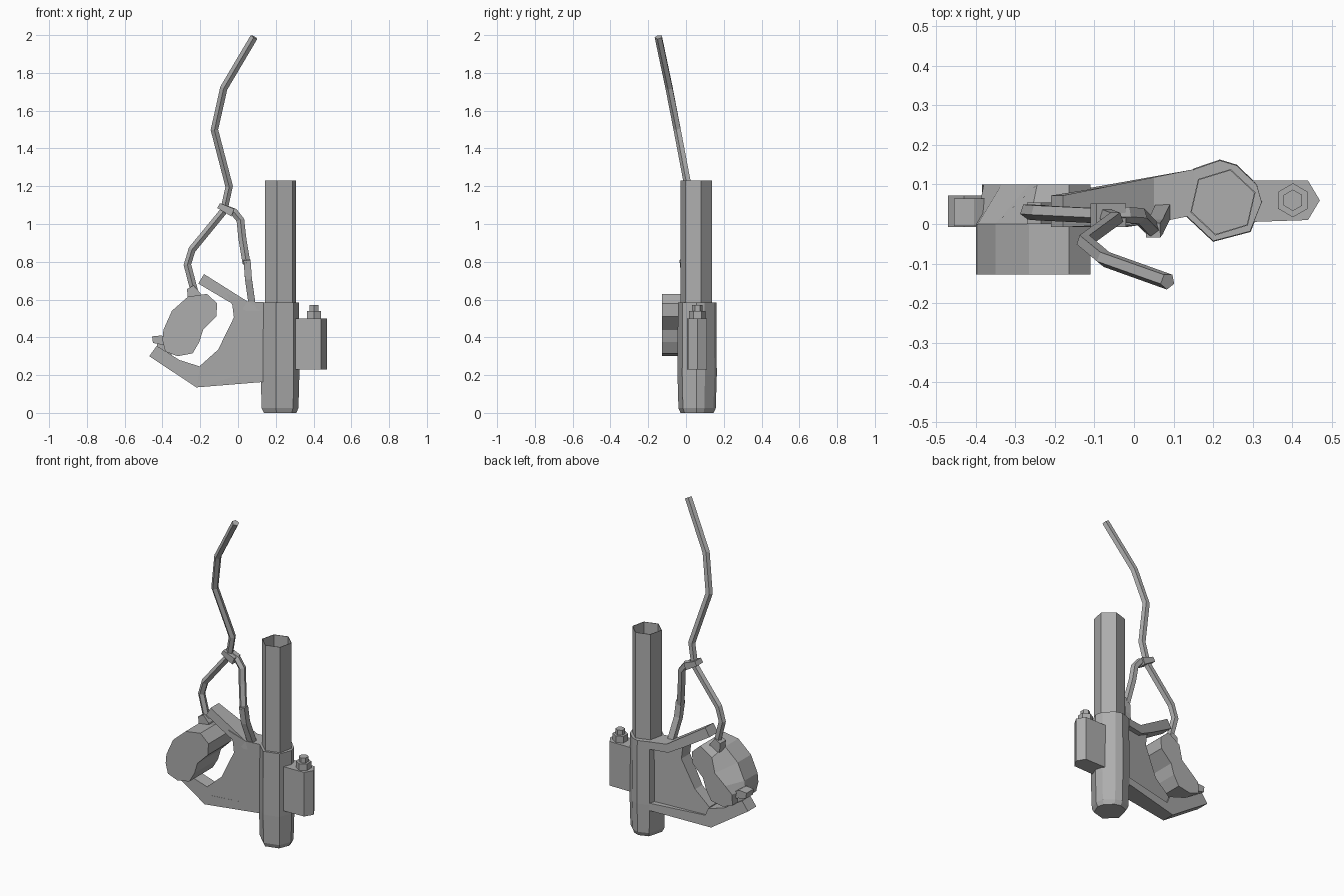
import bpy, bmesh, math
from mathutils import Vector

cube = bpy.data.objects.get("Cube")
if cube:
    bpy.data.objects.remove(cube)

grey = bpy.data.materials.new("plain grey")
grey.use_nodes = True
grey.diffuse_color = (0.42, 0.42, 0.42, 1)
grey.node_tree.nodes["Principled BSDF"].inputs["Base Color"].default_value = grey.diffuse_color


def loft(name, rings):
    """Skin a series of equal-length rings and cap both ends."""
    bm = bmesh.new()
    loops = [[bm.verts.new(p) for p in ring] for ring in rings]
    n = len(loops[0])
    for a, b in zip(loops, loops[1:]):
        for i in range(n):
            j = (i + 1) % n
            bm.faces.new((a[i], a[j], b[j], b[i]))
    bm.faces.new(loops[0])
    bm.faces.new(loops[-1])
    bmesh.ops.recalc_face_normals(bm, faces=bm.faces)
    mesh = bpy.data.meshes.new(name)
    bm.to_mesh(mesh)
    bm.free()
    mesh.materials.append(grey)
    obj = bpy.data.objects.new(name, mesh)
    bpy.context.collection.objects.link(obj)
    return obj


def level(outline, z, scale=1.0, centre=(0.225, 0.055)):
    cx, cy = centre
    return [(cx + (x - cx) * scale, cy + (y - cy) * scale, z) for x, y in outline]


def hexagon(centre, radius, turn):
    return [(centre[0] + radius * math.cos(math.radians(turn + 60 * k)),
             centre[1] + radius * math.sin(math.radians(turn + 60 * k))) for k in range(6)]


def plate(name, outline, front, back):
    """Front outline (x, z) given depth; front and back are functions of x."""
    return loft(name, [[(x, f(x), z) for x, z in outline] for f in (front, back)])


def hose(name, path, radius, sides=5):
    """Sweep a faceted section along a path with mitred corners."""
    pts = [Vector(p) for p in path]
    rings = []
    for i, p in enumerate(pts):
        t = (pts[min(i + 1, len(pts) - 1)] - pts[max(i - 1, 0)]).normalized()
        u = (Vector((0, 1, 0)) - t * t.y).normalized()
        v = t.cross(u)
        rings.append([p + radius * (u * math.cos(a) + v * math.sin(a))
                      for a in (math.tau * (k + 0.5) / sides for k in range(sides))])
    return loft(name, rings)


# Main socket with a chamfered foot
socket = [(0.12, 0.03), (0.15, 0.14), (0.217, 0.163), (0.26, 0.15),
          (0.312, 0.10), (0.325, 0.055), (0.295, -0.02), (0.20, -0.045)]
loft("socket", [level(socket, 0, 0.84), level(socket, 0.025, 0.95),
                level(socket, 0.2, 1.0), level(socket, 0.585, 0.98)])

# Open six-sided tube
post = hexagon((0.225, 0.055), 0.086, 17)
loft("hollow_tube", [level(post, 0.5), level(post, 1.23),
                     level(post, 1.23, 0.96), level(post, 0.6, 0.96)])

# Side clamp with nut and stud
block = [(0.29, 0.11), (0.44, 0.11), (0.47, 0.06), (0.44, 0.01), (0.29, 0.005)]
loft("clamp_block", [level(block, 0.23), level(block, 0.5)])
for name, radius, low, high in (("clamp_nut", 0.043, 0.49, 0.54),
                                ("clamp_stud", 0.027, 0.53, 0.57)):
    ring = hexagon((0.402, 0.06), radius, 30)
    loft(name, [level(ring, low), level(ring, high)])


# Open-jawed bracket: thin web with thicker upper and lower arms
def front(x):
    return -0.008 + max(0, x) * 0.2


def web_back(x):
    return 0.06 + max(0, x + 0.12) * 0.17


def arm_back(x):
    return 0.072 + max(0, x + 0.18) * 0.2


plate("bracket_web", [(0.15, 0.585), (0.05, 0.59), (-0.06, 0.63), (-0.03, 0.57),
                      (-0.022, 0.505), (-0.105, 0.335), (-0.20, 0.25),
                      (-0.22, 0.14), (0.15, 0.17)], front, web_back)
plate("upper_arm", [(0.15, 0.585), (0.05, 0.59), (-0.18, 0.735), (-0.21, 0.685),
                    (-0.06, 0.595), (0.04, 0.54), (0.15, 0.54)], front, arm_back)
plate("lower_arm", [(0.15, 0.165), (-0.22, 0.135), (-0.47, 0.30), (-0.43, 0.355),
                    (-0.31, 0.28), (-0.20, 0.245), (-0.18, 0.2), (0.15, 0.21)],
      front, arm_back)

# Two-lobed body, pinched at the waist towards its back
body = [(-0.40, 0.385), (-0.395, 0.44), (-0.35, 0.54), (-0.265, 0.615),
        (-0.165, 0.63), (-0.11, 0.58), (-0.115, 0.51), (-0.185, 0.44),
        (-0.205, 0.375), (-0.24, 0.315), (-0.32, 0.30), (-0.385, 0.325)]
pinched = list(body)
pinched[0:4] = [(-0.38, 0.39), (-0.335, 0.43), (-0.265, 0.49), (-0.245, 0.58)]
loft("lobed_body", [[(x, y, z) for x, z in ring]
                    for y, ring in ((-0.128, body), (0.0, body), (0.10, pinched))])

# Small tabs holding the body in the jaw
plate("lower_tab", [(-0.45, 0.37), (-0.455, 0.405), (-0.405, 0.41), (-0.34, 0.375),
                    (-0.35, 0.34), (-0.40, 0.36)], lambda x: -0.005, lambda x: 0.065)
plate("lower_tab_foot", [(-0.43, 0.33), (-0.43, 0.375), (-0.37, 0.375), (-0.35, 0.30)],
      lambda x: 0.015, lambda x: 0.05)
plate("upper_tab", [(-0.265, 0.60), (-0.27, 0.655), (-0.235, 0.675), (-0.20, 0.635),
                    (-0.195, 0.60)], lambda x: 0.0, lambda x: 0.055)

# Long bent hose
hose("main_hose", [(-0.225, 0.03, 0.62), (-0.268, 0.032, 0.785), (-0.243, 0.03, 0.865),
                   (-0.075, 0.022, 1.07), (-0.047, 0.012, 1.20), (-0.125, -0.045, 1.50),
                   (-0.075, -0.088, 1.72), (0.085, -0.145, 1.99)], 0.021)

# Branch hose with a collar around the junction and a lower sleeve
hose("branch_hose", [(-0.07, 0.025, 1.08), (-0.02, 0.025, 1.062), (0.013, 0.022, 1.02),
                     (0.022, 0.012, 0.93), (0.045, -0.012, 0.79)], 0.022)
plate("junction_collar", [(-0.11, 1.085), (-0.095, 1.11), (-0.02, 1.08), (-0.035, 1.04)],
      lambda x: -0.008, lambda x: 0.052)
hose("branch_sleeve", [(0.048, -0.016, 0.81), (0.055, -0.006, 0.71),
                       (0.075, 0.035, 0.57)], 0.026, 4)
